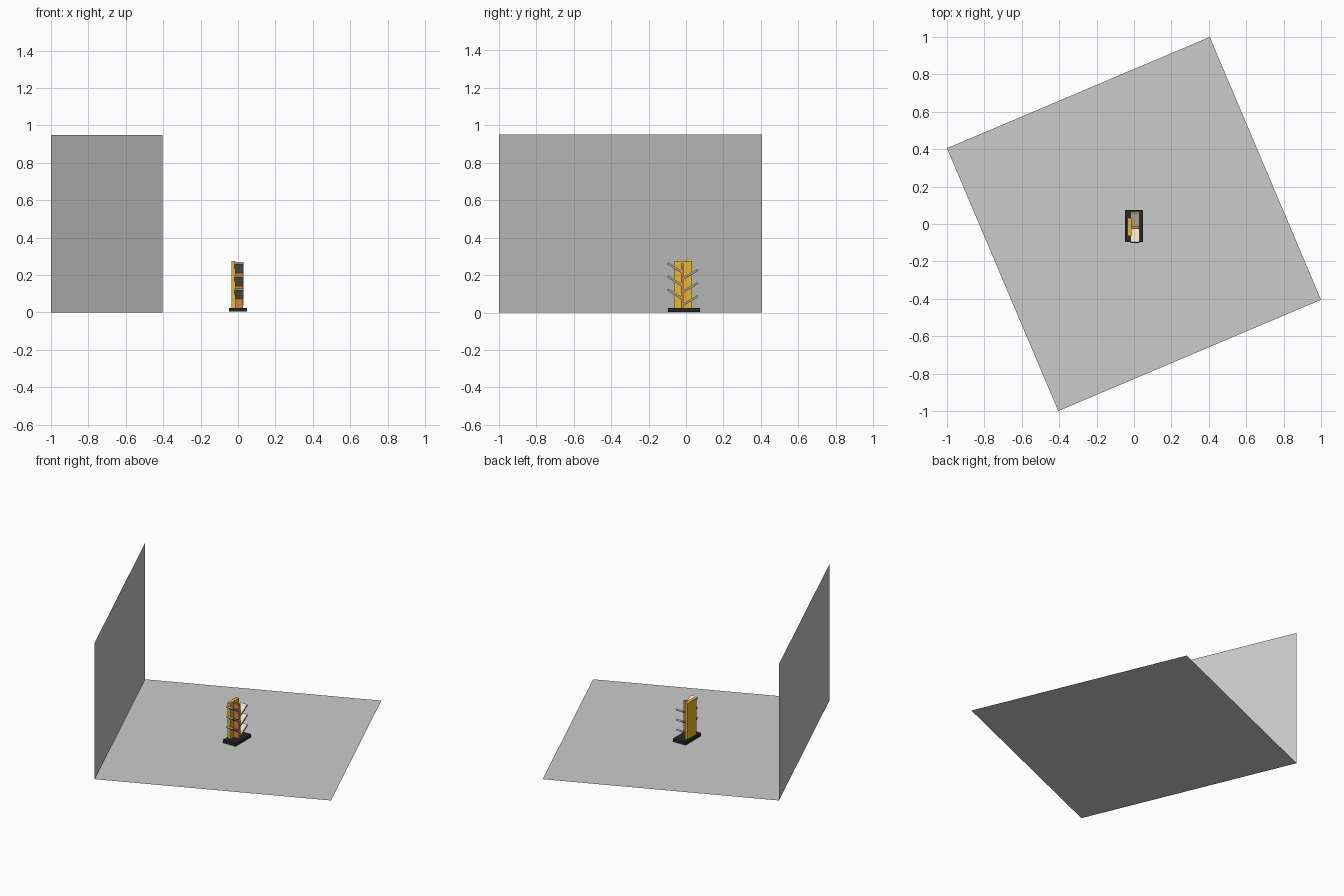
import bpy, math
from mathutils import Matrix

if "Cube" in bpy.data.objects:
    bpy.data.objects.remove(bpy.data.objects["Cube"])


def material(name, rgb):
    m = bpy.data.materials.new(name)
    m.diffuse_color = (*rgb, 1)
    m.use_nodes = True
    m.node_tree.nodes["Principled BSDF"].inputs["Base Color"].default_value = m.diffuse_color
    return m


BLACK = material("black", (0.02, 0.02, 0.02))
YELLOW = material("amber", (0.80, 0.48, 0.03))
RED = material("orange_red", (0.75, 0.20, 0.06))
BEIGE = material("beige", (0.88, 0.76, 0.58))
STEEL = material("warm_grey", (0.38, 0.36, 0.33))


def mesh_object(name, verts, faces, mat=None):
    me = bpy.data.meshes.new(name)
    me.from_pydata(verts, [], faces)
    ob = bpy.data.objects.new(name, me)
    bpy.context.collection.objects.link(ob)
    if mat:
        me.materials.append(mat)
    return ob


def box(name, x, y, z, mat):
    bpy.ops.mesh.primitive_cube_add(size=1)
    ob = bpy.context.object
    ob.name = name
    ob.data.transform(Matrix.Diagonal((x[1] - x[0], y[1] - y[0], z[1] - z[0], 1)))
    ob.location = [(a + b) / 2 for a, b in (x, y, z)]
    ob.data.materials.append(mat)
    return ob


def slab(name, a, b, low, high, mat):
    # slanted plate along a->b in the yz plane, from offset low to high
    dy, dz = b[0] - a[0], b[1] - a[1]
    length = math.hypot(dy, dz)
    ob = box(name, (-0.02, 0.03), (0, length), (low, high), mat)
    ob.data.transform(Matrix.Translation(ob.location))
    ob.location = (0, a[0], a[1])
    ob.rotation_euler.x = math.atan2(dz, dy)


# Floor and wall sheets
p, q, r, s = (-1, 0.405), (-0.405, -1), (1, -0.405), (0.405, 1)
mesh_object("floor", [(*c, 0) for c in (p, q, r, s)], [(0, 1, 2, 3)])
mesh_object("wall", [(*p, 0), (*q, 0), (*q, 0.95), (*p, 0.95)], [(0, 1, 2, 3)])

# Stand
box("base", (-0.049, 0.049), (-0.097, 0.075), (0.004, 0.025), BLACK)
box("back_board", (-0.036, -0.014), (-0.065, 0.033), (0.025, 0.276), YELLOW)
box("divider", (-0.014, 0.028), (-0.027, -0.013), (0.025, 0.263), RED)

# Three slanted shelves on each side, each a grey plate with a beige top
for i in range(3):
    drop = 0.07 * i
    ends = {"front": ((-0.099, 0.264 - drop), (-0.024, 0.217 - drop)),
            "rear": ((-0.015, 0.182 - drop), (0.063, 0.228 - drop))}
    for side, (a, b) in ends.items():
        slab(f"{side}_shelf_{i}", a, b, -0.006, 0.004, STEEL)
        slab(f"{side}_shelf_top_{i}", a, b, 0.004, 0.006, BEIGE)
